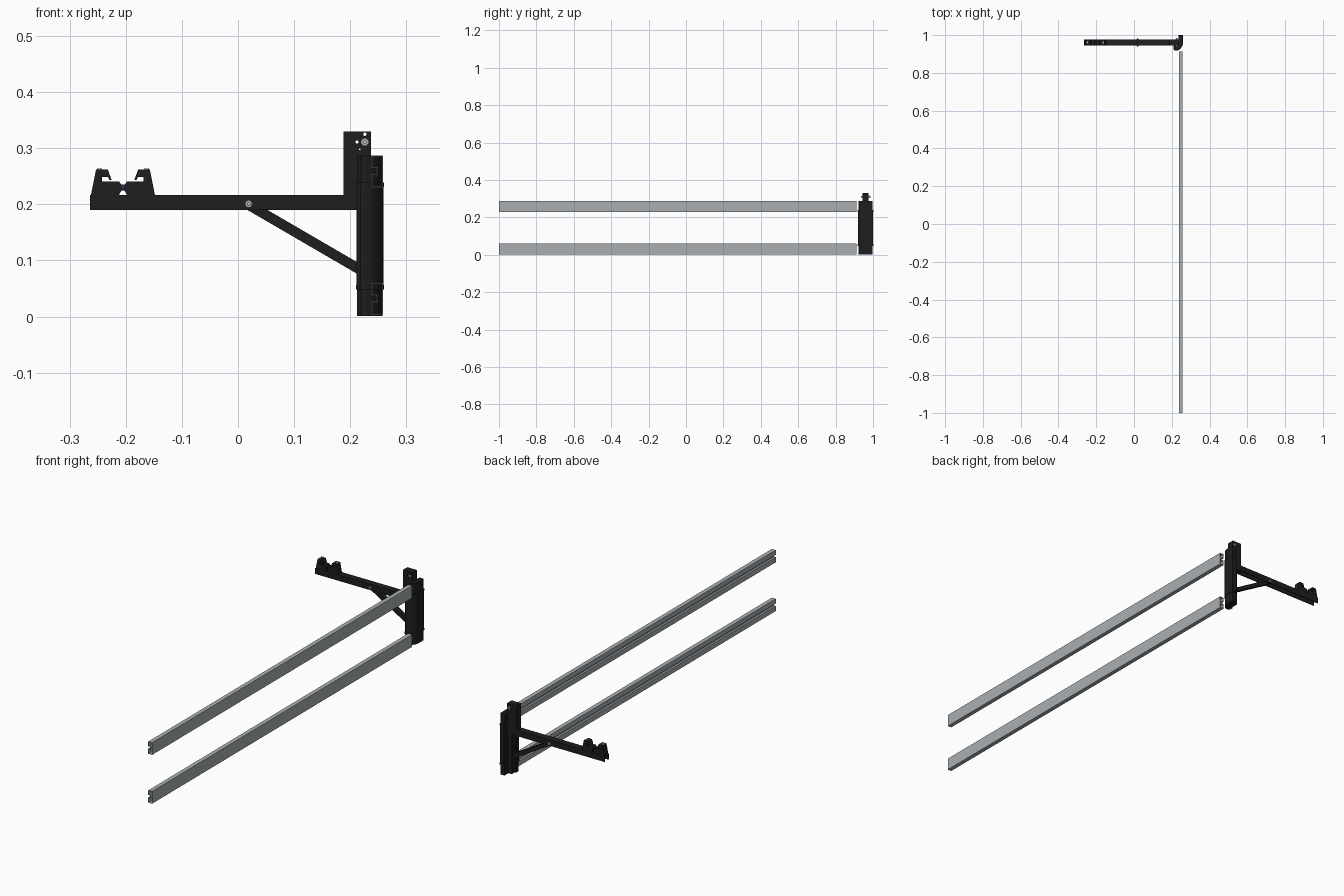
import bpy, math
from mathutils import Matrix, Vector

cube = bpy.data.objects.get("Cube")
if cube:
    bpy.data.objects.remove(cube, do_unlink=True)


def material(name, color):
    m = bpy.data.materials.new(name)
    m.use_nodes = True
    m.diffuse_color = (*color, 1)
    m.node_tree.nodes["Principled BSDF"].inputs["Base Color"].default_value = (*color, 1)
    return m


BLACK = material("black coating", (0.013, 0.013, 0.014))
GREY = material("aluminium grey", (0.40, 0.43, 0.45))
STEEL = material("bright steel", (0.55, 0.56, 0.58))
BLUE = material("dark blue steel", (0.03, 0.05, 0.10))


def prism(name, pts, a, b, axis, mat, caps=True):
    """Extrude a 2D profile from a to b along y (profile is x, z) or z (profile is x, y)."""
    place = (lambda p, t: (p[0], t, p[1])) if axis == "y" else (lambda p, t: (p[0], p[1], t))
    n = len(pts)
    verts = [place(p, t) for t in (a, b) for p in pts]
    faces = [(i, (i + 1) % n, (i + 1) % n + n, i + n) for i in range(n)]
    if caps:
        faces += [tuple(range(n))[::-1], tuple(range(n, 2 * n))]
    mesh = bpy.data.meshes.new(name)
    mesh.from_pydata(verts, [], faces)
    mesh.materials.append(mat)
    ob = bpy.data.objects.new(name, mesh)
    bpy.context.collection.objects.link(ob)
    bpy.context.view_layer.objects.active = ob
    for o in bpy.context.selected_objects:
        o.select_set(False)
    ob.select_set(True)
    bpy.ops.object.mode_set(mode="EDIT")
    bpy.ops.mesh.select_all(action="SELECT")
    bpy.ops.mesh.normals_make_consistent(inside=False)
    bpy.ops.object.mode_set(mode="OBJECT")
    return ob


def box(name, x0, x1, y0, y1, z0, z1, mat):
    return prism(name, [(x0, z0), (x1, z0), (x1, z1), (x0, z1)], y0, y1, "y", mat)


def rod(name, center, r, length, axis, mat, sides=20):
    bpy.ops.mesh.primitive_cylinder_add(vertices=sides, radius=r, depth=length, location=center)
    ob = bpy.context.object
    ob.name = name
    ob.rotation_euler = {"x": (0, math.pi / 2, 0), "y": (math.pi / 2, 0, 0), "z": (0, 0, 0)}[axis]
    ob.data.materials.append(mat)
    bpy.ops.object.shade_smooth_by_angle()
    return ob


# Two hollow rails with a groove on the inner side
for label, z in (("lower", 0.003), ("upper", 0.230)):
    profile = [(0.258, 0), (0.258, 0.057), (0.238, 0.057), (0.238, 0.035), (0.247, 0.035),
               (0.247, 0.024), (0.238, 0.024), (0.238, 0)]
    rail = prism(label + "_rail", [(x, h + z) for x, h in profile], -1, 0.912, "y", GREY, False)
    wall = rail.modifiers.new("wall", "SOLIDIFY")
    wall.thickness = 0.0018
    wall.offset = -1
    wall.use_even_offset = True


# Post cover: rounded front corner, stepped back wrapping the inner column
def section(grow):
    pts = [(0.258, 1.0), (0.236, 1.0), (0.236, 0.944), (0.211, 0.944), (0.211, 0.926), (0.218, 0.919)]
    pts += [(0.222 + 0.037 * math.sin(t), 0.964 - 0.045 * math.cos(t))
            for t in (i * math.pi / 20 for i in range(1, 11))]
    c = Vector((0.235, 0.96))
    return [tuple(c + (Vector(p) - c) * grow) for p in pts]


for name, grow, z0, z1 in (("post_bottom_cap", 0.95, 0.001, 0.05), ("post_cover", 1, 0.05, 0.237),
                           ("post_top_cap", 0.95, 0.237, 0.287),
                           ("post_lower_band", 1.04, 0.048, 0.056),
                           ("post_upper_band", 1.04, 0.231, 0.239)):
    ob = prism(name, section(grow), z0, z1, "z", BLACK)
    bpy.ops.object.shade_smooth_by_angle()

# Inner column and the upright plate tube above it
box("inner_column", 0.213, 0.237, 0.946, 0.977, 0.006, 0.19, BLACK)
upright = box("upright_tube", 0.188, 0.237, 0.944, 0.977, 0.19, 0.33, BLACK)
for i, (x, z, r) in enumerate(((0.226, 0.325, 0.003), (0.212, 0.311, 0.003), (0.217, 0.298, 0.0015))):
    cutter = rod("hole_cutter_%d" % i, (x, 0.96, z), r, 0.1, "y", BLACK, 12)
    cutter.hide_render = True
    cutter.hide_viewport = True
    cut = upright.modifiers.new("hole", "BOOLEAN")
    cut.object = cutter
    cut.solver = "EXACT"

# Horizontal arm: channel open below
box("arm_top", -0.264, 0.2, 0.945, 0.977, 0.213, 0.217, BLACK)
for label, y in (("front", 0.945), ("back", 0.973)):
    box("arm_%s_wall" % label, -0.264, 0.2, y, y + 0.004, 0.19, 0.2135, BLACK)

# Diagonal strut
start, end = Vector((0.014, 0.202)), Vector((0.222, 0.081))
side = (end - start).orthogonal().normalized() * 0.009
prism("diagonal_strut", [start + side, start - side, end - side, end + side], 0.95, 0.972, "y", BLACK)

# Bolts through the arm and the upright
for label, x, z in (("arm", 0.019, 0.201), ("upright", 0.226, 0.311)):
    rod(label + "_bolt", (x, 0.961, z), 0.0035, 0.05, "y", STEEL, 6)
    rod(label + "_bolt_washer", (x, 0.961, z), 0.0065, 0.038, "y", GREY)

# Pair of facing clamp hooks, mirrored about their shared screw
MID = -0.205
hook = [(0.057, 0.217), (0.048, 0.262), (0.027, 0.262), (0.020, 0.243), (0.024, 0.243),
        (0.027, 0.249), (0.037, 0.249), (0.037, 0.241), (0.007, 0.241), (0.003, 0.235),
        (0.003, 0.224), (0.007, 0.217)]
for label, s in (("right", -1), ("left", 1)):
    prism(label + "_clamp_hook", [(MID + s * x, z) for x, z in hook], 0.946, 0.976, "y", BLACK)
    rod(label + "_clamp_screw", (MID + s * 0.042, 0.961, 0.262), 0.0045, 0.003, "z", STEEL, 12)
rod("clamp_spindle", (MID, 0.961, 0.230), 0.005, 0.03, "x", BLUE, 12)
